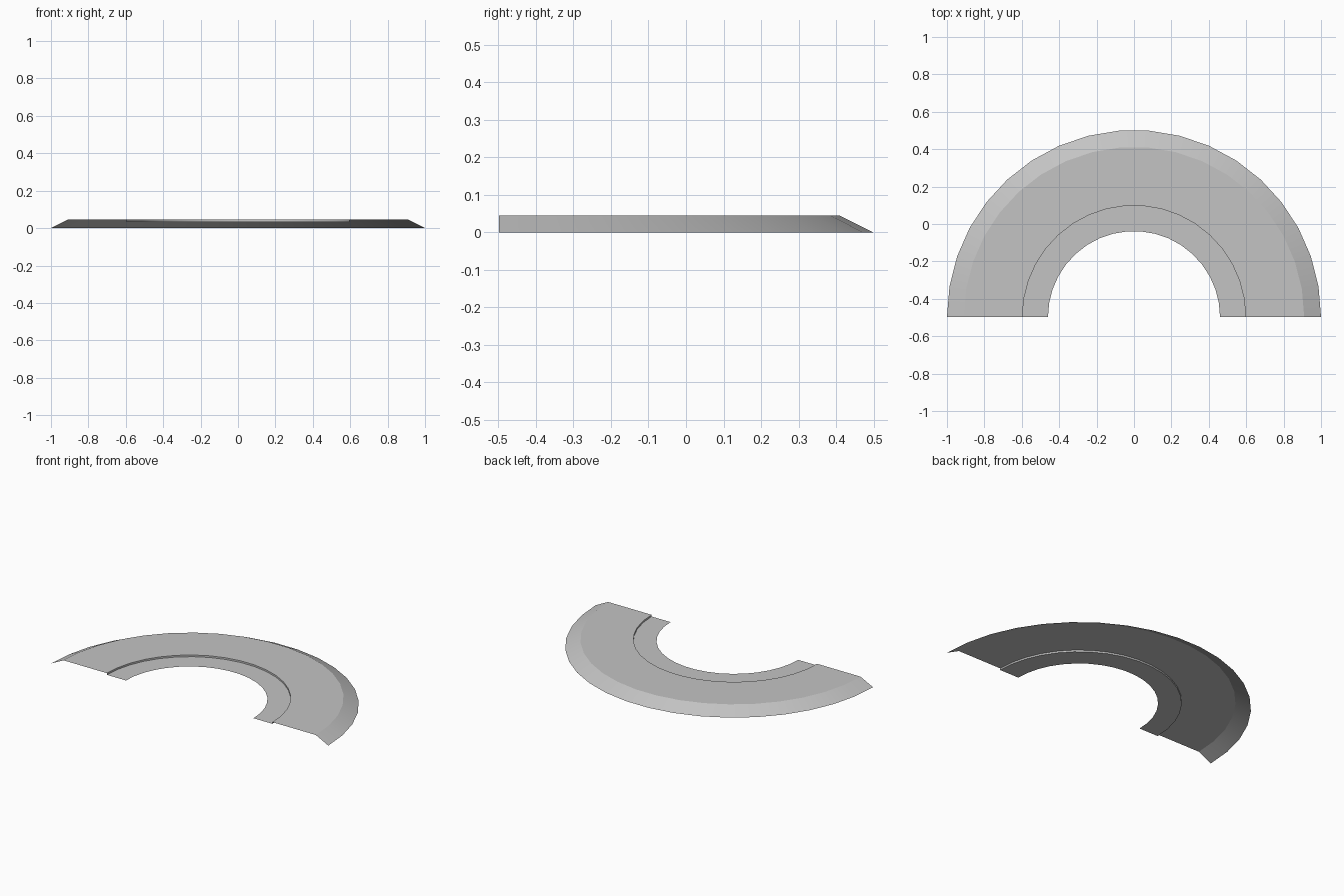
import bpy, bmesh, math
from mathutils import Matrix, Vector

cube = bpy.data.objects.get("Cube")
if cube:
    bpy.data.objects.remove(cube, do_unlink=True)

SEGMENTS = 19
CENTRE_Y = -0.498
TOP = 0.045
LEDGE = 0.034

# Single plain grey
grey = bpy.data.materials.new("plain_grey")
grey.use_nodes = True
colour = (0.55, 0.55, 0.55, 1)
grey.diffuse_color = colour
grey.node_tree.nodes["Principled BSDF"].inputs["Base Color"].default_value = colour


def half_ring(name, profile):
    """Sweep a (radius, height) profile through half a turn as an open sheet."""
    bm = bmesh.new()
    verts = [bm.verts.new((r, CENTRE_Y, z)) for r, z in profile]
    edges = [bm.edges.new(pair) for pair in zip(verts, verts[1:])]
    bmesh.ops.spin(bm, geom=verts + edges, cent=(0, CENTRE_Y, 0), axis=(0, 0, 1),
                   angle=math.pi, steps=SEGMENTS, use_duplicate=False)
    bmesh.ops.recalc_face_normals(bm, faces=bm.faces)
    if sum(f.normal.z for f in bm.faces) < 0:
        bmesh.ops.reverse_faces(bm, faces=bm.faces)
    mesh = bpy.data.meshes.new(name)
    bm.to_mesh(mesh)
    bm.free()
    mesh.materials.append(grey)
    obj = bpy.data.objects.new(name, mesh)
    bpy.context.collection.objects.link(obj)
    bpy.ops.object.select_all(action="DESELECT")
    obj.select_set(True)
    bpy.context.view_layer.objects.active = obj
    bpy.ops.object.shade_smooth_by_angle(angle=math.radians(20))
    return obj


# Sloped rim, flat walkway, small step and lower inner ledge
half_ring("curved_slab", [(1.0, 0), (0.91, TOP), (0.597, TOP),
                          (0.597, LEDGE), (0.46, LEDGE)])
